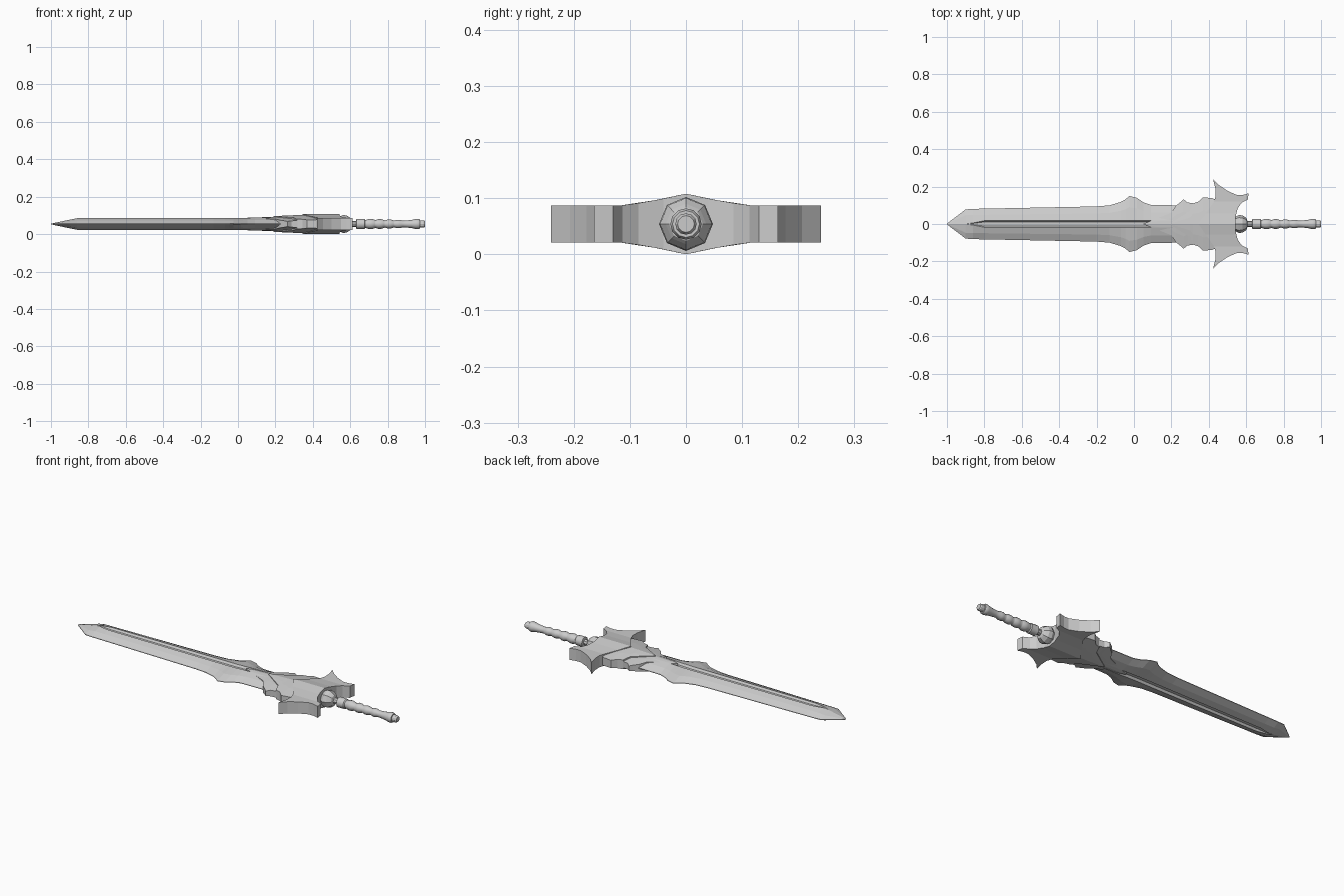
import bpy, bmesh, math
from mathutils import Vector

if "Cube" in bpy.data.objects:
    bpy.data.objects.remove(bpy.data.objects["Cube"])

ZC = 0.054  # mid-plane height of the sword


def finish(bm, name):
    bmesh.ops.remove_doubles(bm, verts=bm.verts, dist=1e-5)
    bmesh.ops.recalc_face_normals(bm, faces=bm.faces)
    me = bpy.data.meshes.new(name)
    bm.to_mesh(me)
    bm.free()
    ob = bpy.data.objects.new(name, me)
    bpy.context.collection.objects.link(ob)
    ob.location.z = ZC
    return ob


def loft(name, stations):
    """Stations are (x, [(y, h), ...]) from the centre line out; mirrored in y and z."""
    bm = bmesh.new()
    rings = []
    for x, half in stations:
        top = [(-y, h) for y, h in reversed(half)] + half[1:]
        ring = top + [(y, -h) for y, h in reversed(top)]
        rings.append([bm.verts.new((x, y, z)) for y, z in ring])
    n = len(rings[0])
    for a, b in zip(rings, rings[1:]):
        for i in range(n):
            j = (i + 1) % n
            bm.faces.new((a[i], a[j], b[j], b[i]))
    bm.faces.new(rings[0])
    bm.faces.new(rings[-1])
    bmesh.ops.dissolve_degenerate(bm, dist=1e-5, edges=bm.edges)
    return finish(bm, name)


def lathe(name, profile, sides):
    """Turn (x, radius) pairs around the long axis."""
    bm = bmesh.new()
    rings = [[bm.verts.new((x, r * math.cos(2 * math.pi * i / sides),
                            r * math.sin(2 * math.pi * i / sides)))
              for i in range(sides)] for x, r in profile]
    for a, b in zip(rings, rings[1:]):
        for i in range(sides):
            j = (i + 1) % sides
            bm.faces.new((a[i], a[j], b[j], b[i]))
    bm.faces.new(rings[0])
    bm.faces.new(rings[-1])
    return finish(bm, name)


# Blade: fullered diamond section, flared barbs near the guard
def blade_section(x, w, fuller, h):
    groove = h - 0.012 * min(1, fuller / 0.02)
    return (x, [(0, groove), (fuller * 0.6, groove), (fuller, h),
                (w * 0.6, h * 0.62), (w, 0.0015)])


blade = [(-1.0, 0.002, 0.0, 0.002), (-0.9, 0.078, 0.0, 0.023),
         (-0.86, 0.081, 0.006, 0.031), (-0.8, 0.082, 0.018, 0.031),
         (-0.2, 0.094, 0.02, 0.031), (-0.13, 0.100, 0.02, 0.031),
         (-0.07, 0.118, 0.02, 0.031), (-0.045, 0.132, 0.02, 0.031),
         (-0.025, 0.150, 0.02, 0.031), (0.015, 0.140, 0.02, 0.032),
         (0.05, 0.116, 0.02, 0.033), (0.09, 0.102, 0.02, 0.034),
         (0.22, 0.100, 0.02, 0.035), (0.42, 0.085, 0.02, 0.036)]
loft("blade", [blade_section(*s) for s in blade])


# Layered plates over the blade root, each with a V-shaped front
def plate(name, outline):
    loft(name, [(x, [(0, h), (w * 0.5, h - w * 0.085), (w, h - w * 0.19)])
                for x, w, h in outline])


plate("front_plate", [(0.05, 0.001, 0.034), (0.2, 0.06, 0.038),
                      (0.225, 0.098, 0.039), (0.25, 0.118, 0.039),
                      (0.265, 0.132, 0.039), (0.285, 0.115, 0.039),
                      (0.36, 0.105, 0.039)])
plate("rear_plate", [(0.19, 0.001, 0.042), (0.30, 0.07, 0.047),
                     (0.315, 0.110, 0.047), (0.345, 0.120, 0.048),
                     (0.37, 0.143, 0.049), (0.42, 0.138, 0.049),
                     (0.45, 0.120, 0.049)])

# Guard: horned outline, thicker along the middle
half = [(0.345, 0.0), (0.425, 0.115), (0.437, 0.15), (0.435, 0.19), (0.422, 0.241),
        (0.455, 0.207), (0.50, 0.177), (0.55, 0.155), (0.58, 0.155), (0.613, 0.164),
        (0.608, 0.13), (0.575, 0.113), (0.555, 0.085), (0.543, 0.04)]
outline = half + [(x, -y) for x, y in reversed(half[1:])]
bm = bmesh.new()
bm.faces.new([bm.verts.new((x, y, 0)) for x, y in outline])
for y in (-0.12, -0.055, 0, 0.055, 0.12):
    bmesh.ops.bisect_plane(bm, geom=bm.verts[:] + bm.edges[:] + bm.faces[:],
                           plane_co=(0, y, 0), plane_no=(0, 1, 0))


def guard_height(y):
    y = abs(y)
    if y > 0.12:
        return 0.033
    return 0.033 + 0.021 * (1 - y / 0.12) ** 1.3


lower = bm.verts[:]
ext = bmesh.ops.extrude_face_region(bm, geom=bm.faces[:], use_keep_orig=True)
for v in lower:
    v.co.z = -guard_height(v.co.y)
for v in ext["geom"]:
    if isinstance(v, bmesh.types.BMVert):
        v.co.z = guard_height(v.co.y)
finish(bm, "guard")

# Collar between guard and grip
lathe("collar", [(0.53, 0.040), (0.545, 0.040), (0.56, 0.048), (0.58, 0.046),
                 (0.595, 0.036), (0.602, 0.030), (0.606, 0.016), (0.64, 0.016)], 8)

# Grip: a ferrule, then repeated turned swellings, then a flared end
grip = [(0.63, 0.016), (0.633, 0.028), (0.675, 0.027), (0.68, 0.022)]
for i in range(4):
    x = 0.685 + i * 0.05
    r = 0.027 - i * 0.0015
    grip += [(x, r - 0.005), (x + 0.015, r), (x + 0.032, r), (x + 0.046, r - 0.005)]
grip += [(0.90, 0.019), (0.93, 0.022), (0.95, 0.027), (0.965, 0.028), (0.972, 0.024)]
handle = lathe("grip", grip, 12)
lathe("pommel_cap", [(0.965, 0.016), (0.975, 0.019), (0.993, 0.019), (1.0, 0.015)], 12)

# Smooth the turned grip while keeping its sharp rims
bpy.ops.object.select_all(action='DESELECT')
handle.select_set(True)
bpy.context.view_layer.objects.active = handle
bpy.ops.object.shade_smooth_by_angle(angle=math.radians(40))
